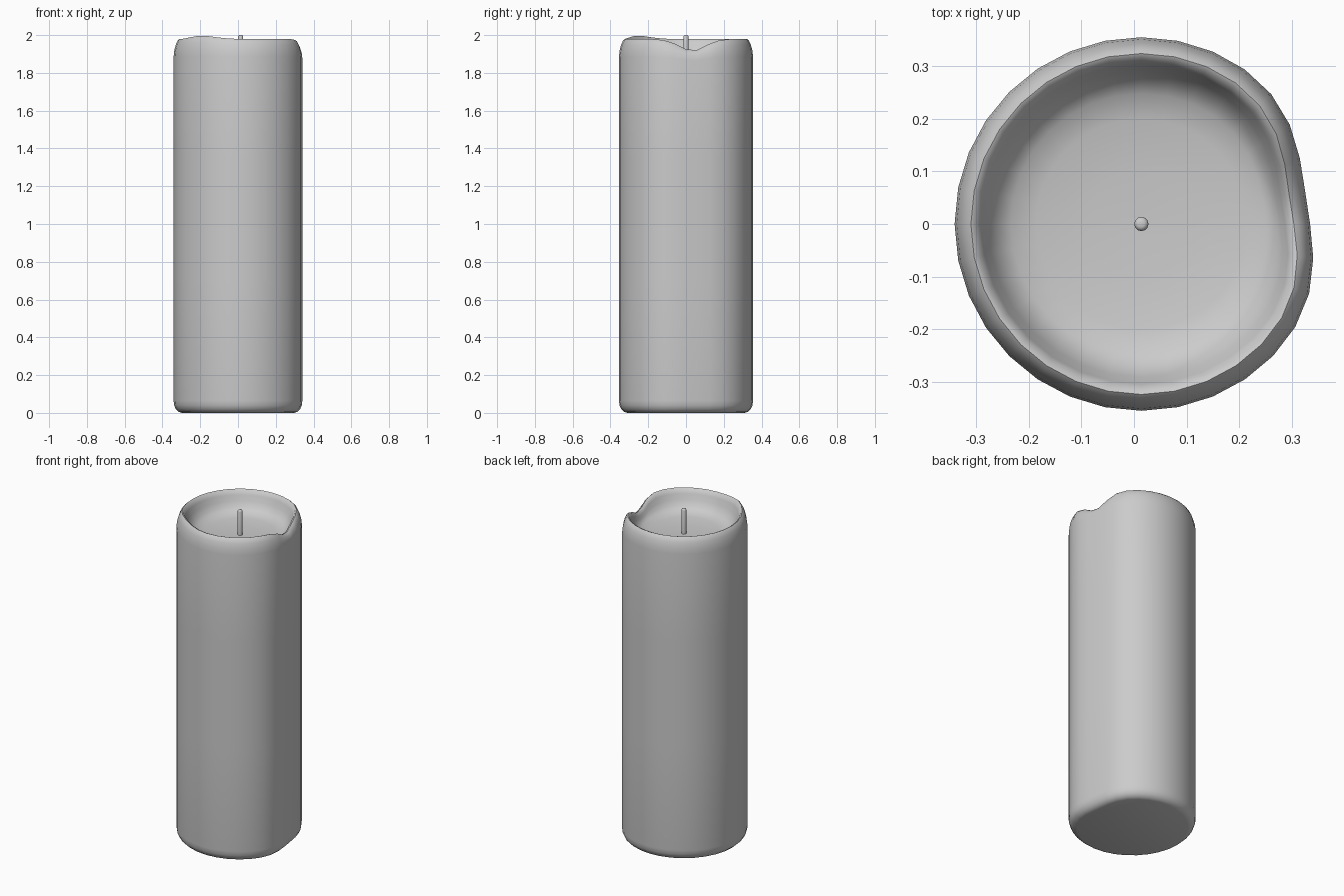
import bpy, bmesh, math

if "Cube" in bpy.data.objects:
    bpy.data.objects.remove(bpy.data.objects["Cube"])

CX = 0.014   # axis of the round part of the candle
SEG = 32


def bump(a, centre, sigma):
    d = (a - centre + math.pi) % (2 * math.pi) - math.pi
    return math.exp(-0.5 * (d / sigma) ** 2)


def lathe(name, profile, seg, shape):
    """Rings from (radius, z, dent weight, rim weight), capped at both ends."""
    bm = bmesh.new()
    rings = []
    for p in profile:
        ring = []
        for k in range(seg):
            a = 2 * math.pi * k / seg
            r, z = shape(a, *p)
            ring.append(bm.verts.new((CX + r * math.cos(a), r * math.sin(a), z)))
        rings.append(ring)
    for lo, hi in zip(rings, rings[1:]):
        for k in range(seg):
            n = (k + 1) % seg
            bm.faces.new((lo[k], lo[n], hi[n], hi[k]))
    bm.faces.new(rings[0][::-1])
    bm.faces.new(rings[-1])
    me = bpy.data.meshes.new(name)
    bm.to_mesh(me)
    bm.free()
    ob = bpy.data.objects.new(name, me)
    bpy.context.collection.objects.link(ob)
    bpy.ops.object.select_all(action='DESELECT')
    ob.select_set(True)
    bpy.context.view_layer.objects.active = ob
    bpy.ops.object.shade_smooth_by_angle(angle=math.radians(50))
    return ob


# Wax body: side dent, melted notch above it, small raised spot on the rim
def wax(a, r, z, dent, rim):
    r -= 0.038 * dent * bump(a, 0.15, 0.33)
    z += rim * (0.018 * bump(a, math.radians(231), 0.25)
                - 0.062 * bump(a, 0.12, 0.23))
    return r, z


lathe("candle_wax", [
    (0.310, 0.000, 1, 0), (0.328, 0.006, 1, 0), (0.343, 0.020, 1, 0),
    (0.352, 0.040, 1, 0), (0.355, 0.065, 1, 0), (0.355, 0.70, 1, 0),
    (0.355, 1.35, 1, 0), (0.355, 1.885, 1, 0.3), (0.351, 1.920, 1, 0.5),
    (0.343, 1.950, 1, 0.75), (0.333, 1.971, 1, 0.95), (0.324, 1.979, 1, 1),
    (0.315, 1.975, 1, 1), (0.304, 1.950, 0.9, 0.85), (0.291, 1.918, 0.8, 0.55),
    (0.274, 1.888, 0.6, 0.25), (0.248, 1.868, 0.35, 0), (0.20, 1.857, 0.15, 0),
    (0.10, 1.850, 0, 0), (0.01, 1.848, 0, 0)], SEG, wax)

# Wick
lathe("wick", [(0.0135, 1.835), (0.0135, 1.992), (0.011, 1.998), (0.006, 2.0)],
      12, lambda a, r, z: (r, z))
